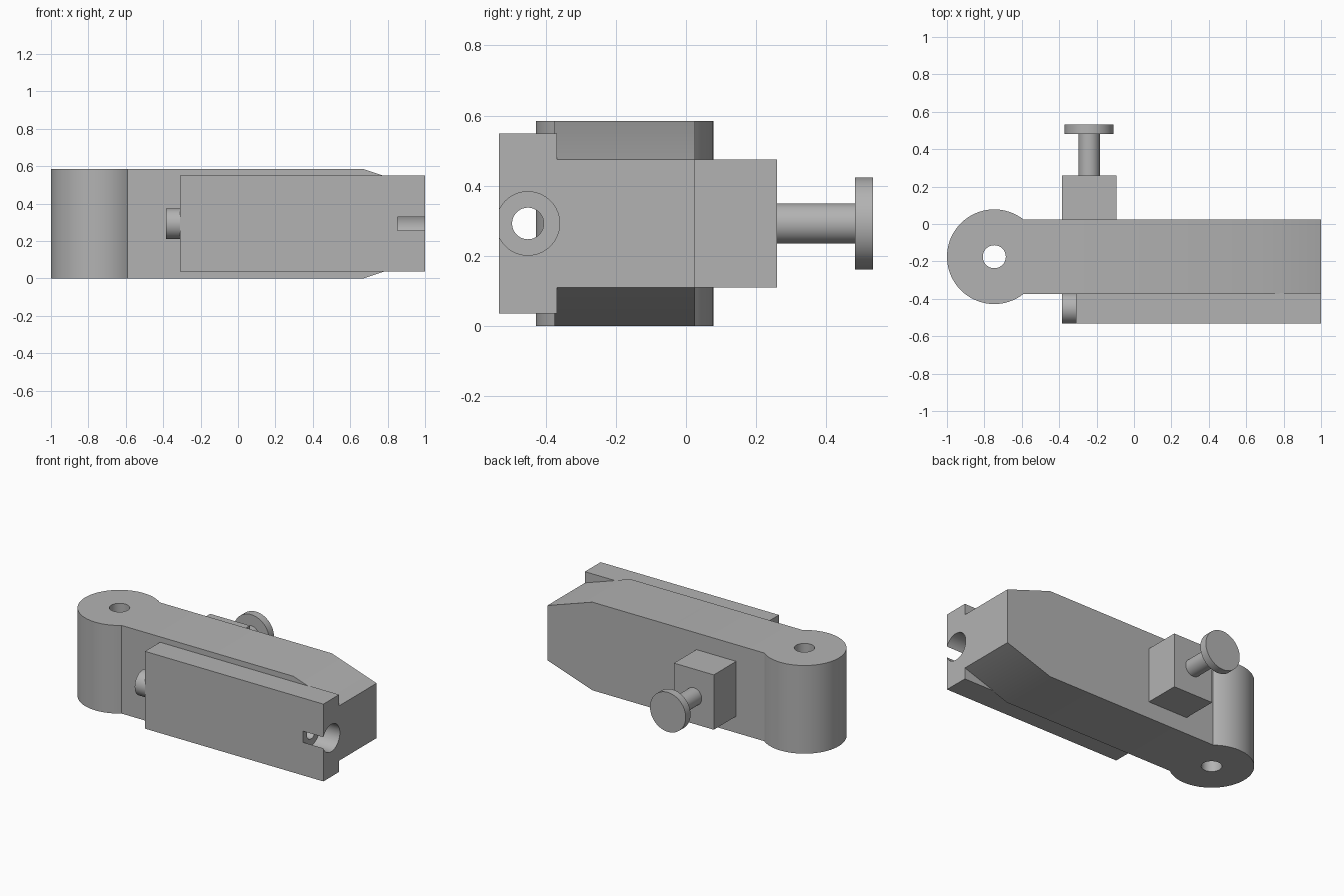
import bpy, bmesh, math
from mathutils import Matrix, Vector

default = bpy.data.objects.get("Cube")
if default:
    bpy.data.objects.remove(default, do_unlink=True)

grey = bpy.data.materials.new("plain grey")
grey.use_nodes = True
colour = (0.45, 0.45, 0.45, 1)
grey.diffuse_color = colour
grey.node_tree.nodes["Principled BSDF"].inputs["Base Color"].default_value = colour

MID = 0.2925          # mid height shared by all parts
HALF_END = 0.182      # half height of the tapered end and the clamp block


def finish(name, bm):
    bmesh.ops.recalc_face_normals(bm, faces=bm.faces)
    mesh = bpy.data.meshes.new(name)
    bm.to_mesh(mesh)
    bm.free()
    mesh.materials.append(grey)
    obj = bpy.data.objects.new(name, mesh)
    bpy.context.collection.objects.link(obj)
    return obj


def box(name, low, high):
    bm = bmesh.new()
    low, high = Vector(low), Vector(high)
    bmesh.ops.create_cube(bm, size=1, matrix=Matrix.Translation((low + high) / 2)
                          @ Matrix.Diagonal((*(high - low), 1)))
    return finish(name, bm)


def cylinder(name, start, end, radius, sides=64):
    start, end = Vector(start), Vector(end)
    axis = end - start
    turn = axis.to_track_quat('Z', 'Y').to_matrix().to_4x4()
    bm = bmesh.new()
    bmesh.ops.create_cone(bm, cap_ends=True, segments=sides, radius1=radius, radius2=radius,
                          depth=axis.length, matrix=Matrix.Translation((start + end) / 2) @ turn)
    return finish(name, bm)


def combine(obj, other, operation):
    mod = obj.modifiers.new(operation.lower(), 'BOOLEAN')
    mod.operation, mod.solver, mod.object = operation, 'EXACT', other
    bpy.context.view_layer.objects.active = obj
    bpy.ops.object.modifier_apply(modifier=mod.name)
    bpy.data.objects.remove(other, do_unlink=True)


# Arm: rounded pivot end and straight bar in one plan outline
pivot_x, pivot_y, radius, half_width = -0.747, -0.175, 0.253, 0.2
join = math.asin(half_width / radius)
steps = 64
outline = [(1, pivot_y + half_width)]
for i in range(steps + 1):
    a = join + (2 * math.pi - 2 * join) * i / steps
    outline.append((pivot_x + radius * math.cos(a), pivot_y + radius * math.sin(a)))
outline.append((1, pivot_y - half_width))

bm = bmesh.new()
base = bm.faces.new([bm.verts.new((x, y, 0)) for x, y in outline])
extruded = bmesh.ops.extrude_face_region(bm, geom=[base])["geom"]
bmesh.ops.translate(bm, vec=(0, 0, 2 * MID),
                    verts=[v for v in extruded if isinstance(v, bmesh.types.BMVert)])

# Sloping cuts above and below the far end
for side in (1, -1):
    point = Vector((0.67, 0, MID + side * MID))
    normal = Vector((MID - HALF_END, 0, side * 0.33))
    cut = bmesh.ops.bisect_plane(bm, geom=bm.verts[:] + bm.edges[:] + bm.faces[:],
                                 plane_co=point, plane_no=normal, clear_outer=True)
    bmesh.ops.holes_fill(bm, edges=[e for e in bm.edges if e.is_boundary])
arm = finish("arm", bm)
combine(arm, cylinder("pivot_hole", (pivot_x, pivot_y, -0.1), (pivot_x, pivot_y, 0.7), 0.0615),
        'DIFFERENCE')

# Front housing with its short round boss
bore_y = -0.4505
housing = box("housing", (-0.31, -0.533, 0.036), (1, -0.368, 0.549))
boss = cylinder("boss", (-0.385, bore_y, MID), (-0.31, bore_y, MID), 0.0825)

# Lengthwise bore and wide socket, which breaks through the front wall
for part in (housing, boss):
    combine(part, cylinder("bore", (-0.5, bore_y, MID), (1.1, bore_y, MID), 0.045), 'DIFFERENCE')
for part in (housing, arm):
    combine(part, cylinder("socket", (0.852, bore_y, MID), (1.1, bore_y, MID), 0.0905),
            'DIFFERENCE')

# Clamp block and thumb screw on the back
screw_x = -0.24
block = box("clamp_block", (screw_x - 0.146, 0, MID - HALF_END),
            (screw_x + 0.146, 0.26, MID + HALF_END))
stem = cylinder("screw_stem", (screw_x, 0.25, MID), (screw_x, 0.49, MID), 0.0575)
knob = cylinder("screw_knob", (screw_x, 0.482, MID), (screw_x, 0.533, MID), 0.131)

# Smooth round walls, crisp edges
for obj in (arm, housing, boss, block, stem, knob):
    bpy.ops.object.select_all(action='DESELECT')
    obj.select_set(True)
    bpy.context.view_layer.objects.active = obj
    bpy.ops.object.shade_smooth_by_angle(angle=math.radians(30))
